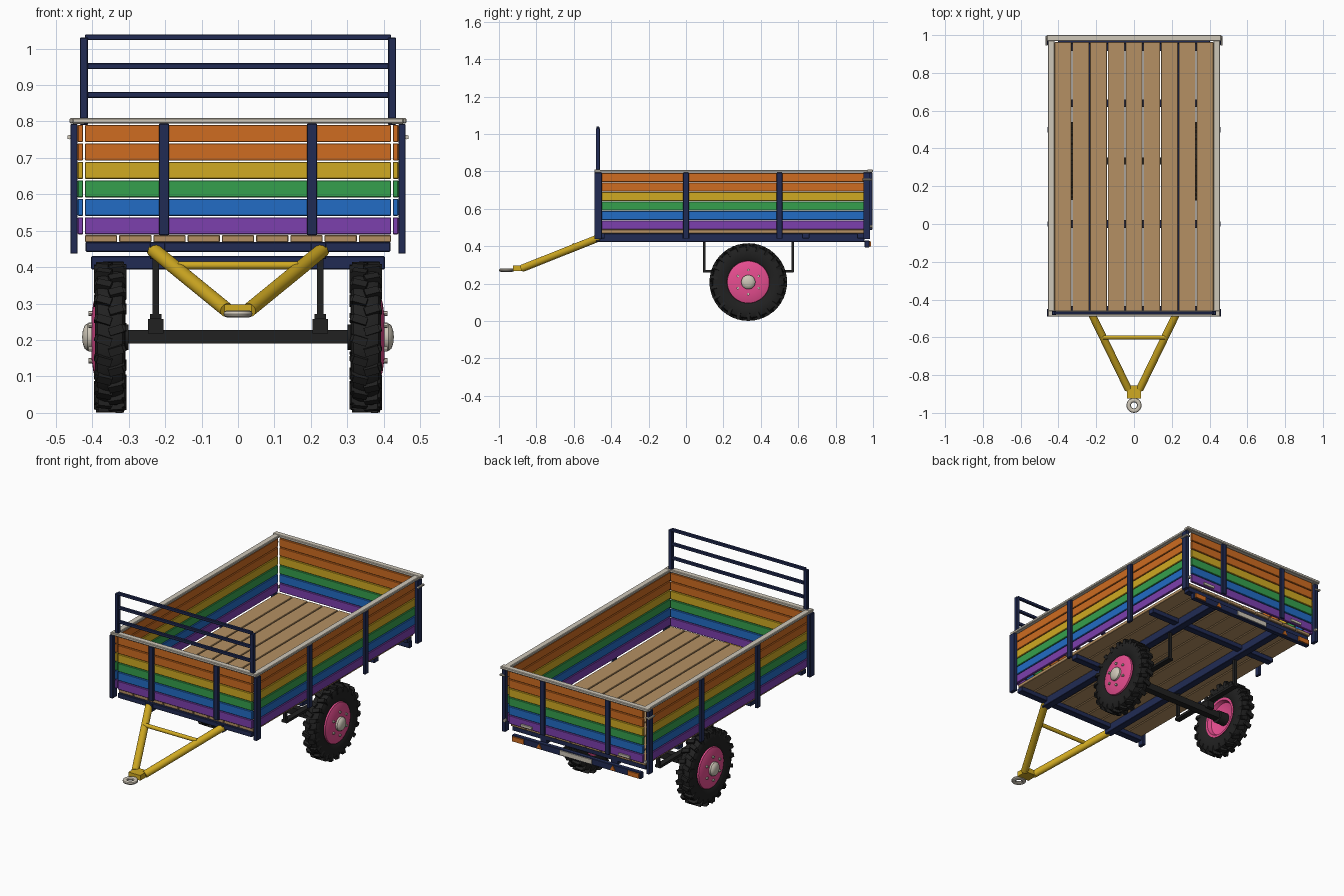
import bpy, bmesh, math
from mathutils import Vector, Matrix

if "Cube" in bpy.data.objects:
    bpy.data.objects.remove(bpy.data.objects["Cube"])


def mat(name, *rgb):
    m = bpy.data.materials.new(name)
    m.diffuse_color = (*rgb, 1)
    m.use_nodes = True
    m.node_tree.nodes["Principled BSDF"].inputs["Base Color"].default_value = m.diffuse_color
    return m


ORANGE = mat("orange paint", 0.62, 0.15, 0.015)
GOLD = mat("golden yellow paint", 0.63, 0.40, 0.016)
GREEN = mat("green paint", 0.036, 0.35, 0.075)
BLUE = mat("blue paint", 0.016, 0.15, 0.56)
PURPLE = mat("purple paint", 0.20, 0.05, 0.42)
WOOD = mat("bare wood", 0.46, 0.28, 0.125)
NAVY = mat("navy steel", 0.015, 0.024, 0.088)
BLACK = mat("black rubber", 0.015, 0.015, 0.015)
PINK = mat("pink rim", 0.80, 0.075, 0.28)
IVORY = mat("pale metal", 0.62, 0.57, 0.48)


class Part:
    """Collects simple solids into one mesh object."""

    def __init__(self, name, material):
        self.name, self.material, self.bm = name, material, bmesh.new()

    def box(self, x0, x1, y0, y1, z0, z1, rot=None):
        m = Matrix.Translation(((x0 + x1) / 2, (y0 + y1) / 2, (z0 + z1) / 2))
        m = m @ Matrix.Diagonal((abs(x1 - x0), abs(y1 - y0), abs(z1 - z0), 1))
        bmesh.ops.create_cube(self.bm, size=1, matrix=rot @ m if rot else m)

    def tube(self, a, b, r, r2=None, seg=16):
        a, b = Vector(a), Vector(b)
        d = b - a
        m = Matrix.Translation((a + b) / 2) @ d.to_track_quat('Z', 'Y').to_matrix().to_4x4()
        bmesh.ops.create_cone(self.bm, cap_ends=True, segments=seg, radius1=r,
                              radius2=r if r2 is None else r2, depth=d.length, matrix=m)

    def lathe(self, profile, centre, axis='X', seg=48, flip=1, closed=False):
        """Revolve (radius, offset) points around an axis through centre."""
        rings = []
        for i in range(seg):
            t = math.tau * i / seg
            ring = []
            for r, o in profile:
                c, s = r * math.cos(t), r * math.sin(t)
                p = (o * flip, c, s) if axis == 'X' else (c, s, o)
                ring.append(self.bm.verts.new(Vector(centre) + Vector(p)))
            rings.append(ring)
        n = len(profile)
        for i in range(seg):
            a, b = rings[i], rings[(i + 1) % seg]
            for j in range(n if closed else n - 1):
                k = (j + 1) % n
                self.bm.faces.new((a[j], a[k], b[k], b[j]))
        bmesh.ops.remove_doubles(self.bm, verts=self.bm.verts[:], dist=1e-5)

    def done(self, smooth=False, bevel=0):
        bmesh.ops.recalc_face_normals(self.bm, faces=self.bm.faces[:])
        me = bpy.data.meshes.new(self.name)
        self.bm.to_mesh(me)
        self.bm.free()
        me.materials.append(self.material)
        ob = bpy.data.objects.new(self.name, me)
        bpy.context.collection.objects.link(ob)
        if bevel:
            b = ob.modifiers.new("soft edges", 'BEVEL')
            b.width, b.segments = bevel, 1
        if smooth:
            bpy.ops.object.select_all(action='DESELECT')
            ob.select_set(True)
            bpy.context.view_layer.objects.active = ob
            bpy.ops.object.shade_smooth_by_angle(angle=math.radians(35))
        return ob


SIDES = (-1, 1)

# Coloured wall boards, one course per colour from the bottom up
courses = [("purple", PURPLE), ("blue", BLUE), ("green", GREEN), ("yellow", GOLD),
           ("lower_orange", ORANGE), ("upper_orange", ORANGE)]
for i, (label, material) in enumerate(courses):
    z0 = 0.49 + 0.0507 * i
    z1 = z0 + 0.047
    p = Part(label + "_boards", material)
    for s in SIDES:
        p.box(s * 0.425, s * 0.44, -0.47, 0.965, z0, z1)
    p.box(-0.42, 0.42, -0.475, -0.46, z0, z1)
    p.box(-0.42, 0.42, 0.968, 0.983, z0, z1)
    p.done(bevel=0.002)

# Floor planks
p = Part("floor_planks", WOOD)
for i in range(9):
    x = (i - 4) * 0.094
    p.box(x - 0.0445, x + 0.0445, -0.465, 0.963, 0.469, 0.488)
p.done(bevel=0.002)

# Pale top rail around the box
p = Part("top_rail", IVORY)
for s in SIDES:
    p.box(s * 0.42, s * 0.455, -0.485, 0.985, 0.793, 0.808)
p.box(-0.455, 0.455, -0.49, -0.457, 0.794, 0.81)
p.box(-0.462, 0.462, 0.968, 1.0, 0.794, 0.81)
p.done(bevel=0.003)

# Steel uprights on walls and corners
p = Part("wall_posts", NAVY)
for s in SIDES:
    for y in (0.0, 0.5):
        p.box(s * 0.44, s * 0.457, y - 0.016, y + 0.016, 0.44, 0.793)
    p.box(s * 0.44, s * 0.46, -0.49, -0.45, 0.437, 0.793)
    p.box(s * 0.44, s * 0.46, 0.948, 0.985, 0.437, 0.793)
    p.box(s * 0.189, s * 0.217, -0.489, -0.475, 0.487, 0.794)
    p.box(s * 0.189, s * 0.217, 0.983, 0.996, 0.487, 0.794)
p.done(bevel=0.002)

# Front load rack
p = Part("front_rack", NAVY)
for s in SIDES:
    p.box(s * 0.412, s * 0.434, -0.482, -0.46, 0.79, 1.03)
for z in (1.031, 0.952, 0.873):
    p.box(-0.42, 0.42, -0.479, -0.463, z - 0.008, z + 0.008)
p.done(bevel=0.002)

# Chassis beams
p = Part("chassis", NAVY)
for s in SIDES:
    p.box(s * 0.2, s * 0.242, -0.48, 0.955, 0.422, 0.468)
for y in (-0.455, 0.0, 0.64, 0.935):
    p.box(-0.418, 0.418, y - 0.02, y + 0.02, 0.442, 0.469)
p.box(-0.403, 0.403, 0.955, 0.98, 0.394, 0.43)
p.done(bevel=0.002)

# Rear lamps, warning triangles and plate on the light bar
p = Part("rear_lamps", ORANGE)
for s in SIDES:
    p.box(s * 0.325, s * 0.395, 0.98, 0.988, 0.399, 0.425)
    p.tube((s * 0.23, 0.979, 0.409), (s * 0.23, 0.985, 0.409), 0.018, seg=3)
p.done()
p = Part("rear_plate", IVORY)
p.box(-0.1, 0.1, 0.98, 0.986, 0.4, 0.426)
p.done()

# Latches and tailgate hinges
p = Part("latches_and_hinges", IVORY)
for s in SIDES:
    p.tube((s * 0.463, 0.945, 0.757), (s * 0.463, 0.995, 0.757), 0.006, seg=10)
    p.tube((s * 0.442, 0.99, 0.757), (s * 0.468, 0.99, 0.757), 0.005, seg=10)
    p.box(s * 0.27, s * 0.34, 0.983, 0.991, 0.497, 0.511)
    p.tube((s * 0.44, 0.98, 0.505), (s * 0.44, 0.996, 0.505), 0.008, seg=10)
p.done(smooth=True)

# Towing A-frame
p = Part("drawbar", GOLD)
for s in SIDES:
    p.tube((s * 0.232, -0.46, 0.447), (s * 0.03, -0.875, 0.282), 0.02)
p.tube((-0.165, -0.6, 0.405), (0.165, -0.6, 0.405), 0.011)
p.box(-0.037, 0.037, -0.925, -0.855, 0.268, 0.297)
p.done(smooth=True)
p = Part("tow_ring", IVORY)
ring = [(0.028 + 0.012 * math.cos(math.tau * k / 10), 0.01 * math.sin(math.tau * k / 10))
        for k in range(10)]
p.lathe(ring, (0, -0.96, 0.272), axis='Z', seg=28, closed=True)
p.box(-0.012, 0.012, -0.937, -0.92, 0.264, 0.28)
p.done(smooth=True)

# Axle and spring hangers
WY, WZ = 0.333, 0.208
p = Part("axle_and_springs", BLACK)
p.box(-0.31, 0.31, WY - 0.019, WY + 0.019, 0.19, 0.228)
for s in SIDES:
    x = s * 0.226
    p.box(x - 0.021, x + 0.021, WY - 0.04, WY + 0.04, 0.218, 0.258)
    p.box(x - 0.016, x + 0.016, 0.09, 0.575, 0.258, 0.272)
    for y in (0.097, 0.57):
        p.box(x - 0.009, x + 0.009, y - 0.007, y + 0.007, 0.262, 0.43)
p.done()

# Wheels
tyre = [(0.112, -0.03), (0.122, -0.037), (0.15, -0.042), (0.175, -0.041), (0.19, -0.034),
        (0.195, -0.018), (0.195, 0.018), (0.19, 0.034), (0.175, 0.041), (0.15, 0.042),
        (0.122, 0.037), (0.112, 0.03)]
disc = [(0.114, 0.026), (0.112, 0.04), (0.095, 0.046), (0.06, 0.051), (0, 0.053)]
back = [(0.114, 0.026), (0.113, -0.033), (0.1, -0.033), (0.092, -0.012), (0.05, 0.005), (0, 0.005)]
hub = [(0.038, 0.045), (0.038, 0.062), (0.032, 0.07), (0.018, 0.075), (0, 0.077)]
LUGS = 22
for s, side in ((-1, "left"), (1, "right")):
    c = Vector((s * 0.351, WY, WZ))
    p = Part(side + "_tyre", BLACK)
    p.lathe(tyre, c, flip=s, seg=56, closed=True)
    p.done(smooth=True)

    # chunky staggered tread blocks
    p = Part(side + "_tread", BLACK)
    for i in range(LUGS):
        for h in SIDES:
            a = math.tau * (i + 0.25 * h) / LUGS
            turn = Matrix.Translation(c) @ Matrix.Rotation(a, 4, 'X')
            skew = Matrix.Rotation(h * 0.3, 4, 'Z')
            p.box(h * -0.003, h * 0.037, -0.011, 0.011, 0.186, 0.207, turn @ skew)
            p.box(h * 0.034, h * 0.044, -0.009, 0.009, 0.166, 0.2, turn @ skew)
    p.done()

    p = Part(side + "_rim", PINK)
    p.lathe(disc, c, flip=s)
    p.lathe(back, c, flip=s)
    p.done(smooth=True)

    p = Part(side + "_hub_and_bolts", IVORY)
    p.lathe(hub, c, flip=s, seg=24)
    for i in range(6):
        a = math.tau * (i + 0.5) / 6
        y, z = WY + 0.065 * math.cos(a), WZ + 0.065 * math.sin(a)
        p.tube((c.x + s * 0.046, y, z), (c.x + s * 0.059, y, z), 0.007, seg=8)
    p.done(smooth=True)

    # inner drum joining the rim to the axle
    p = Part(side + "_inner_drum", BLACK)
    p.tube((c.x - s * 0.05, WY, WZ), (c.x + s * 0.008, WY, WZ), 0.035, seg=24)
    p.done(smooth=True)
